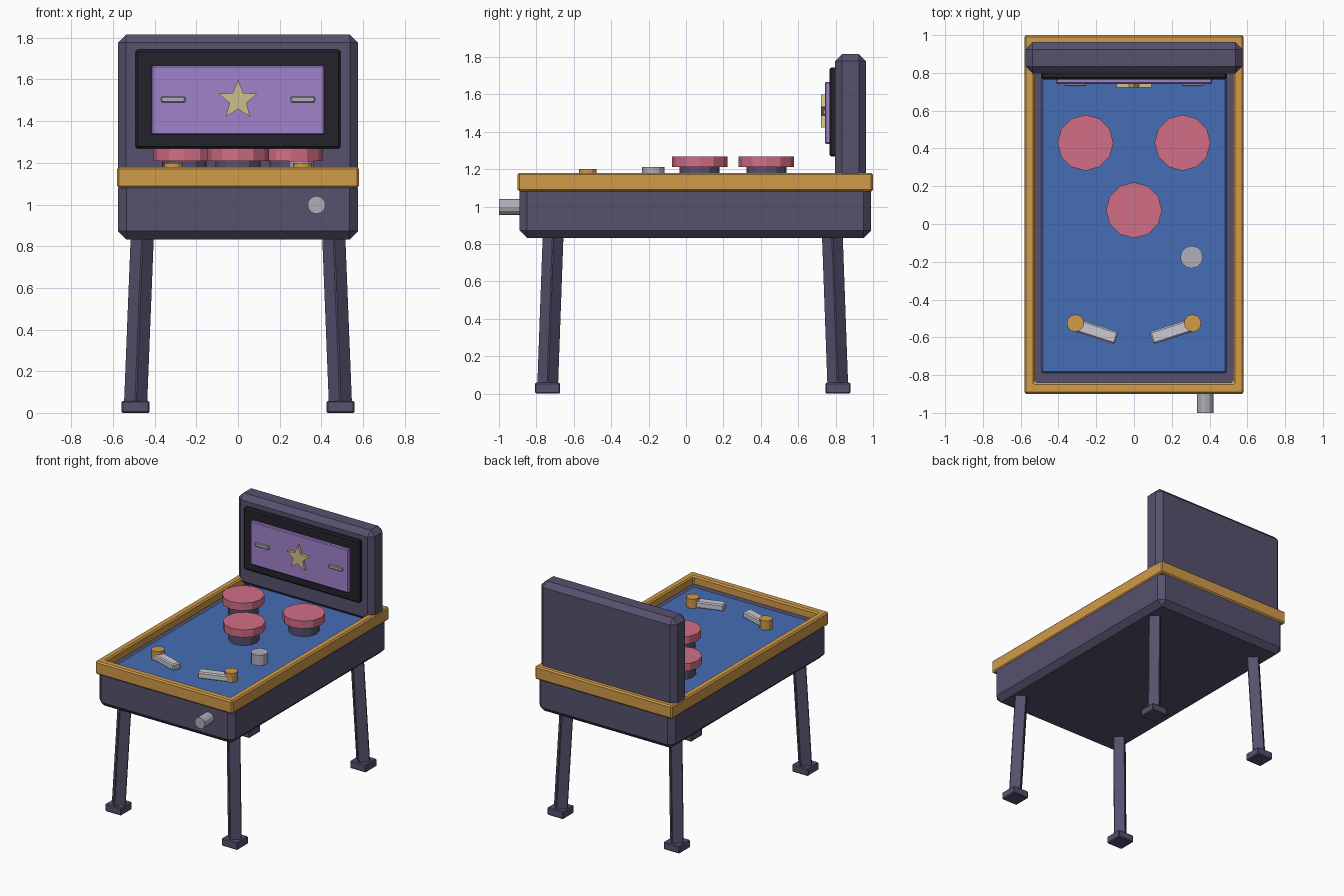
import bpy, bmesh, math
from mathutils import Vector, Matrix

if "Cube" in bpy.data.objects:
    bpy.data.objects.remove(bpy.data.objects["Cube"], do_unlink=True)


def material(name, rgb):
    def lin(c):
        c /= 255
        return c / 12.92 if c <= 0.04045 else ((c + 0.055) / 1.055) ** 2.4
    col = [lin(c) for c in rgb] + [1]
    m = bpy.data.materials.new(name)
    m.use_nodes = True
    m.diffuse_color = col
    m.node_tree.nodes["Principled BSDF"].inputs["Base Color"].default_value = col
    return m


PLUM = material("plum_cabinet", (87, 81, 110))
AMBER = material("amber", (209, 155, 72))
BLUE = material("playfield_blue", (69, 109, 182))
PINK = material("bumper_pink", (210, 110, 134))
BLACK = material("frame_black", (35, 34, 43))
LILAC = material("screen_lilac", (160, 131, 203))
STEEL = material("steel", (176, 174, 187))
PALE = material("pale_flipper", (203, 201, 210))
CREAM = material("star_cream", (208, 191, 138))


def finish(name, bm, mat, bevel=0):
    bmesh.ops.recalc_face_normals(bm, faces=bm.faces)
    me = bpy.data.meshes.new(name)
    bm.to_mesh(me)
    bm.free()
    me.materials.append(mat)
    ob = bpy.data.objects.new(name, me)
    bpy.context.collection.objects.link(ob)
    if bevel:
        mod = ob.modifiers.new("bevel", "BEVEL")
        mod.width = bevel
        mod.segments = 1
        mod.limit_method = "ANGLE"
    return ob


def box(name, lo, hi, mat, bevel=0):
    lo, hi = Vector(lo), Vector(hi)
    bm = bmesh.new()
    bmesh.ops.create_cube(bm, size=1)
    for v in bm.verts:
        v.co = (lo + hi) / 2 + v.co * (hi - lo)
    return finish(name, bm, mat, bevel)


def rod(name, a, b, r, mat, sides=12, bevel=0):
    """Straight prism from point a to point b."""
    a, b = Vector(a), Vector(b)
    d = b - a
    bm = bmesh.new()
    bmesh.ops.create_cone(bm, cap_ends=True, segments=sides,
                          radius1=r, radius2=r, depth=d.length)
    # Lean without twisting, so that prism corners keep facing the axes
    turn = Vector((0, 0, 1)).rotation_difference(d).to_matrix().to_4x4()
    bm.transform(Matrix.Translation((a + b) / 2) @ turn)
    return finish(name, bm, mat, bevel)


# Cabinet and playfield
box("cabinet", (-0.575, -0.89, 0.832), (0.575, 0.99, 1.12), PLUM, 0.04)
box("playfield", (-0.49, -0.79, 1.10), (0.49, 0.89, 1.13), BLUE, 0.008)

# Rim: a rectangular section swept around the table
bm = bmesh.new()
outer, inner = (0.58, -0.9, 1.0), (0.525, -0.84, 0.94)
rings = []
for (w, y0, y1), z in ((outer, 1.08), (outer, 1.18), (inner, 1.18), (inner, 1.08)):
    rings.append([bm.verts.new((x, y, z))
                  for x, y in ((-w, y0), (w, y0), (w, y1), (-w, y1))])
for i in range(4):
    p, q = rings[i], rings[(i + 1) % 4]
    for j in range(4):
        k = (j + 1) % 4
        bm.faces.new((p[j], p[k], q[k], q[j]))
finish("rim", bm, AMBER, 0.01)

# Splayed legs with square feet
for sx, side in ((-1, "right"), (1, "left")):
    for yc, sy, end in ((-0.71, -1, "front"), (0.782, 1, "back")):
        top = (sx * 0.459, yc, 0.86)
        foot = (sx * 0.492, yc + sy * 0.03, 0.03)
        rod(f"{end}_{side}_leg", foot, top, 0.059, PLUM, 4, 0.005)
        x, y = sx * 0.492, yc + sy * 0.03
        box(f"{end}_{side}_foot", (x - 0.067, y - 0.067, 0),
            (x + 0.067, y + 0.067, 0.058), PLUM, 0.006)

# Backbox with framed screen
box("backbox", (-0.575, 0.797, 1.12), (0.575, 0.963, 1.815), PLUM, 0.038)
box("screen_frame", (-0.492, 0.766, 1.268), (0.492, 0.81, 1.743), BLACK, 0.01)
box("screen", (-0.414, 0.742, 1.335), (0.414, 0.78, 1.667), LILAC, 0.006)
for sx, side in ((-1, "right"), (1, "left")):
    x = sx * 0.311
    box(f"{side}_light_bar", (x - 0.058, 0.73, 1.49),
        (x + 0.058, 0.75, 1.518), STEEL, 0.005)

# Star emblem
bm = bmesh.new()
ring = []
for i in range(10):
    r = 0.043 if i % 2 else 0.098
    a = math.pi / 2 + i * math.pi / 5
    ring.append(bm.verts.new((r * math.cos(a), 0.722, 1.501 + r * math.sin(a))))
face = bm.faces.new(ring)
new = bmesh.ops.extrude_face_region(bm, geom=[face])["geom"]
bmesh.ops.translate(bm, vec=(0, 0.025, 0),
                    verts=[g for g in new if isinstance(g, bmesh.types.BMVert)])
finish("star", bm, CREAM)

# Bumpers
for i, (x, y) in enumerate(((-0.257, 0.43), (0.257, 0.43), (0, 0.073))):
    rod(f"bumper_base_{i + 1}", (x, y, 1.12), (x, y, 1.22), 0.107, PLUM)
    rod(f"bumper_cap_{i + 1}", (x, y, 1.21), (x, y, 1.268), 0.148, PINK)

# Flippers on round pivots
for sx, side in ((-1, "right"), (1, "left")):
    ob = box(f"{side}_flipper", (-0.13, -0.034, -0.025), (0.13, 0.034, 0.025), PALE, 0.008)
    ob.location = (sx * 0.216, -0.564, 1.152)
    ob.rotation_euler.z = sx * math.radians(18)
    rod(f"{side}_flipper_pivot", (sx * 0.31, -0.525, 1.12),
        (sx * 0.31, -0.525, 1.2), 0.046, AMBER)

# Post and plunger
rod("post", (0.305, -0.175, 1.12), (0.305, -0.175, 1.21), 0.06, STEEL)
rod("plunger", (0.377, -1.0, 0.998), (0.377, -0.86, 0.998), 0.043, STEEL)
